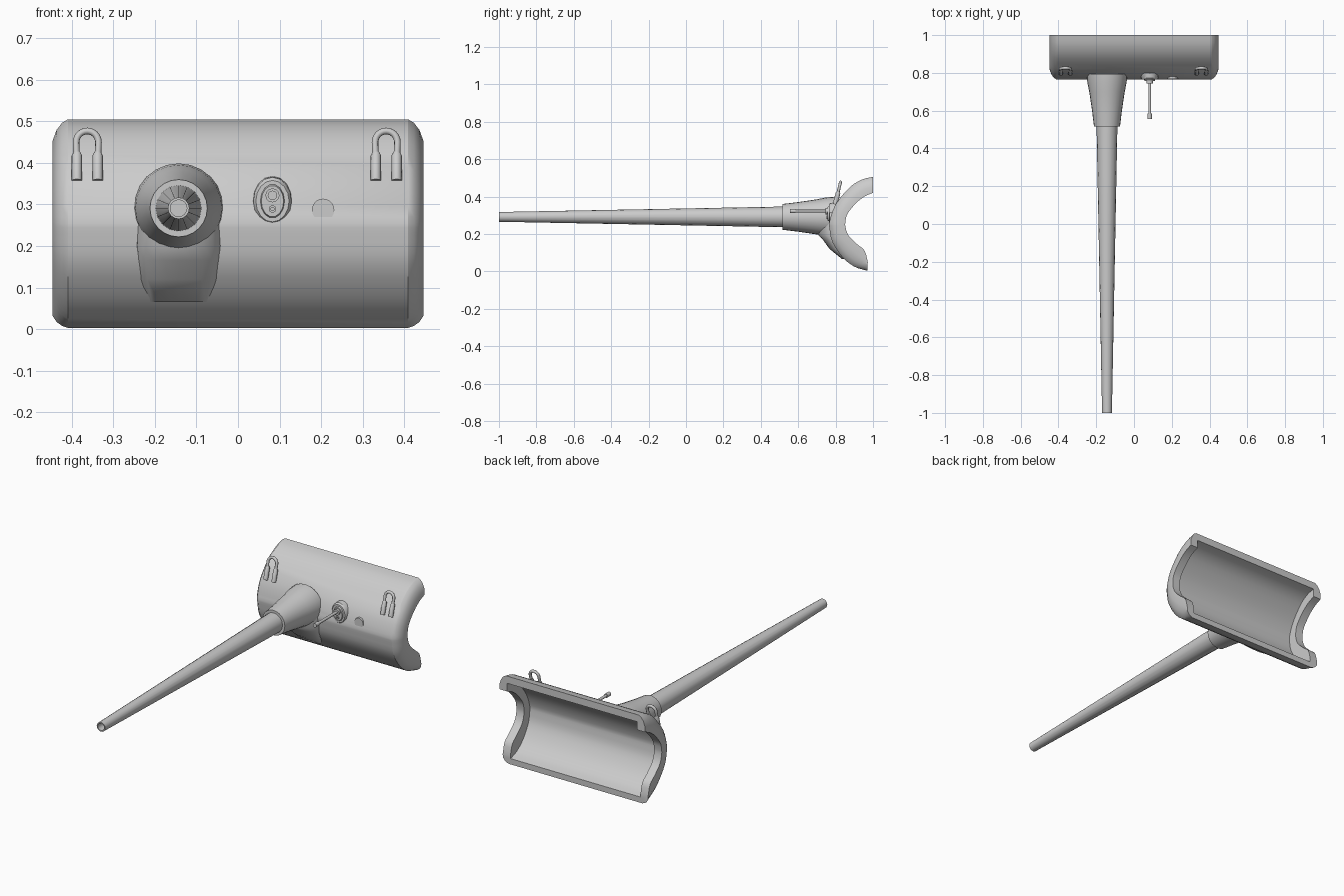
import bpy, bmesh, math
from mathutils import Vector

if "Cube" in bpy.data.objects:
    bpy.data.objects.remove(bpy.data.objects["Cube"])

steel = bpy.data.materials.new("steel_grey")
steel.diffuse_color = (0.6, 0.6, 0.6, 1)
steel.use_nodes = True
steel.node_tree.nodes["Principled BSDF"].inputs["Base Color"].default_value = steel.diffuse_color
GUN_X, GUN_Z = -0.143, 0.291


def finish(name, bm, angle=35):
    bmesh.ops.recalc_face_normals(bm, faces=bm.faces)
    me = bpy.data.meshes.new(name)
    bm.to_mesh(me)
    bm.free()
    ob = bpy.data.objects.new(name, me)
    bpy.context.collection.objects.link(ob)
    me.materials.append(steel)
    bpy.ops.object.select_all(action='DESELECT')
    ob.select_set(True)
    bpy.context.view_layer.objects.active = ob
    bpy.ops.object.shade_smooth_by_angle(angle=math.radians(angle))
    return ob


def loft(bm, rows, close_rows=False, close_cols=False):
    """Skin a grid of points; returns the vertex rows."""
    v = [[bm.verts.new(p) for p in row] for row in rows]
    n, m = len(v), len(v[0])
    for i in range(n if close_rows else n - 1):
        for j in range(m if close_cols else m - 1):
            a, b = v[i], v[(i + 1) % n]
            bm.faces.new((a[j], a[(j + 1) % m], b[(j + 1) % m], b[j]))
    return v


def lathe(name, x, z, profile, sides, angle=35, sx=1.0, sz=1.0):
    """Turn (y, radius) pairs around an axis parallel to y, with end caps."""
    bm = bmesh.new()
    rows = [[(x + r * sx * math.cos(math.tau * k / sides), y,
              z + r * sz * math.sin(math.tau * k / sides)) for k in range(sides)]
            for y, r in profile]
    v = loft(bm, rows, close_cols=True)
    bm.faces.new(v[0])
    bm.faces.new(v[-1])
    return finish(name, bm, angle)


def smooth_line(pts, sub=3):
    """Catmull-Rom refinement of a (y, z) profile."""
    p = [Vector(q) for q in pts]
    p = [2 * p[0] - p[1]] + p + [2 * p[-1] - p[-2]]
    out = []
    for i in range(1, len(p) - 2):
        a, b, c, d = p[i - 1:i + 3]
        for k in range(sub):
            t = k / sub
            out.append(0.5 * (2 * b + (c - a) * t + (2 * a - 5 * b + 4 * c - d) * t * t
                              + (3 * b - a - 3 * c + d) * t ** 3))
    return out + [p[-2]]


def tube(name, pts, radii):
    """Round tube along points, with a radius per point."""
    cu = bpy.data.curves.new(name, 'CURVE')
    cu.dimensions = '3D'
    cu.bevel_depth = 1.0
    cu.bevel_resolution = 2
    cu.use_fill_caps = True
    sp = cu.splines.new('POLY')
    sp.points.add(len(pts) - 1)
    for q, p, r in zip(sp.points, pts, radii):
        q.co = (*p, 1)
        q.radius = r
    ob = bpy.data.objects.new(name, cu)
    bpy.context.collection.objects.link(ob)
    cu.materials.append(steel)
    return ob


# Curved shield: outer skin, hollow inside, thicker cheeks at both ends
outer = smooth_line([(1.0, .505), (.94, .49), (.875, .449), (.80, .358), (.768, .27),
                     (.767, .23), (.783, .155), (.837, .075), (.90, .025), (.97, .003)])
inner = smooth_line([(1.0, .465), (.95, .455), (.895, .42), (.832, .34), (.803, .27),
                     (.802, .23), (.815, .17), (.86, .10), (.915, .055), (.97, .035)])
cheek = smooth_line([(1.0, .42), (.955, .40), (.91, .365), (.865, .31), (.853, .27),
                     (.853, .235), (.87, .19), (.915, .145), (.955, .11), (.972, .05)])


def blend(f):
    return [a.lerp(b, f) for a, b in zip(outer, cheek)]


half = [(.41, outer), (.424, blend(.1)), (.437, blend(.3)), (.447, blend(.62)),
        (.447, cheek), (.40, cheek), (.40, inner)]
sections = half + [(-x, p) for x, p in reversed(half)]
bm = bmesh.new()
v = loft(bm, [[(x, q.x, q.y) for q in p] for x, p in sections], close_rows=True)
bm.faces.new([r[0] for r in v])
bm.faces.new([r[-1] for r in v])
finish("mantlet_shield", bm, 30)

# Flared collar around the gun, and the fairing beneath it
lathe("gun_collar", GUN_X, GUN_Z,
      [(.56, .054), (.517, .054), (.517, .069), (.60, .079), (.70, .094), (.75, .104), (.795, .108)], 24)
bm = bmesh.new()
rows = []
for z, front, back, hw in [(.29, .70, .79, .10), (.20, .703, .79, .104), (.165, .735, .795, .10),
                           (.12, .767, .81, .093), (.065, .835, .86, .08)]:
    arc = [math.pi * (k / 10 - .5) for k in range(11)]
    rows.append([(GUN_X + hw * math.sin(t), back - (back - front) * math.cos(t), z) for t in arc])
v = loft(bm, rows, close_cols=True)
bm.faces.new(v[0])
bm.faces.new(v[-1])
finish("collar_fairing", bm, 40)

# Long tapered barrel with a shallow bore
lathe("gun_barrel", GUN_X, GUN_Z,
      [(-.94, .02), (-1.0, .02), (-1.0, .026), (.56, .056)], 16, 30)

# Secondary gun: egg plate, boss, thin barrel with thicker tip, sight ring
lathe("small_gun_plate", .083, .308, [(.80, .048), (.772, .046), (.764, .040)], 16, sz=1.25)
lathe("small_gun_boss", .083, .308, [(.77, .031), (.757, .027)], 14, sz=1.4)
lathe("small_gun_barrel", .083, .322,
      [(.555, .006), (.555, .0115), (.585, .0115), (.585, .0075), (.745, .0075),
       (.745, .017), (.78, .017)], 12)
lathe("small_gun_sight", .083, .289, [(.757, .004), (.751, .004), (.751, .009), (.77, .009)], 10)

# Round sight plug
lathe("sight_plug", .205, .287, [(.79, .027), (.768, .027)], 20)

# Lifting loops with thick sleeves on the legs, one at each end
for side, cx in (("left", -.363), ("right", .357)):
    path = []
    for k in range(13):
        t = math.pi * k / 12
        path.append((cx - .027 * math.cos(t), .82 + .006 * math.sin(t), .450 + .027 * math.sin(t)))
    path = [(cx - .025, .808, .40)] + path + [(cx + .025, .808, .40)]
    tube(side + "_lifting_loop", path, [.008] * len(path))
    for s in (-1, 1):
        x = cx + s * .025
        tube(side + "_loop_leg", [(x, .797, .358), (x, .813, .418), (x, .816, .427)],
             [.0125, .0125, .008])
